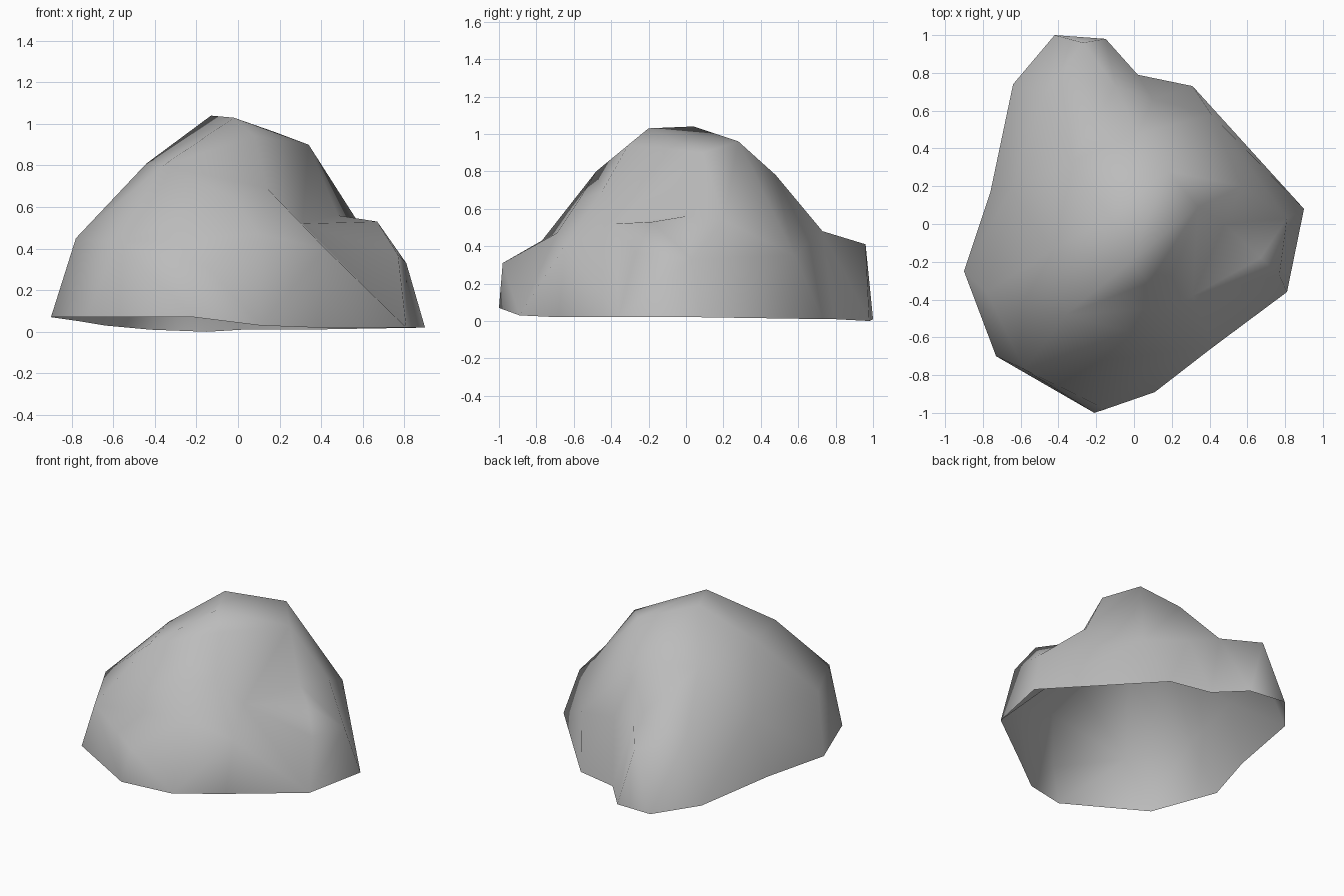
import bpy
import bmesh
from mathutils import Vector
from mathutils.geometry import delaunay_2d_cdt

default = bpy.data.objects.get("Cube")
if default:
    bpy.data.objects.remove(default, do_unlink=True)

# Grey stone material
stone = bpy.data.materials.new("grey stone")
stone.use_nodes = True
colour = (0.5, 0.5, 0.5, 1)
stone.diffuse_color = colour
stone.node_tree.nodes["Principled BSDF"].inputs["Base Color"].default_value = colour

# Footprint of the boulder, counter-clockwise from the front tip
footprint = [
    (-.21, -1, .07), (.11, -.89, .03), (.38, -.68, .02), (.81, -.36, .02),
    (.9, .08, .02), (.31, .73, .01), (.02, .79, .01), (-.15, .98, 0),
    (-.42, 1, .01), (-.64, .74, .03), (-.76, .17, .05), (-.9, -.25, .07),
    (-.73, -.7, .07),
]

# Hewn corners of the upper part
corners = {
    # front
    "front tip": (-.15, -.98, .31), "front cheek": (-.58, -.77, .43),
    "front brow": (-.36, -.48, .8), "front bulge": (.42, -.65, .4),
    "front step": (.1, -.69, .47), "low chip": (-.03, -.57, .65),
    "high chip": (.14, -.45, .69), "forehead": (.08, -.31, .94),
    # ledge
    "ledge start": (.31, -.38, .52), "ledge tip": (.67, -.18, .53),
    "ledge back": (.48, 0, .56), "ledge end": (.57, .2, .54),
    "ledge foot": (.77, -.27, .37), "side corner": (.81, .03, .33),
    # back
    "back corner": (.41, .58, .35), "back hollow": (.1, .66, .42),
    "back slope": (.02, .48, .78), "lobe root": (-.1, .73, .48),
    "lobe tip": (-.27, .96, .41), "lobe flank": (-.48, .68, .45),
    # right flank
    "high flank": (-.33, .33, .76), "mid flank": (-.65, .18, .45),
    "low flank": (-.78, -.36, .45), "flank brow": (-.44, -.14, .81),
    # crown
    "shoulder": (.34, .09, .9), "back crown": (.18, .28, .96),
    "peak": (-.13, .04, 1.04), "front crown": (-.02, -.2, 1.03),
}
for i, point in enumerate(footprint):
    corners[f"foot {i}"] = point

# Creases that run from corner to corner
creases = [
    ("front cheek", "front step", "front bulge", "foot 1"),
    ("front cheek", "low chip", "front brow", "high chip", "low chip"),
    ("high chip", "forehead", "front crown", "front brow"),
    ("high chip", "shoulder", "ledge back", "ledge end", "shoulder"),
    ("ledge back", "ledge start", "ledge tip", "ledge back"),
    ("ledge end", "side corner", "back corner"),
]
names = list(corners)
places = [Vector(p) for p in corners.values()]
edges = [(names.index(a), names.index(b))
         for crease in creases for a, b in zip(crease, crease[1:])]


def unroll(corner):
    """Lay a corner out flat: same direction from the axis, lower is further."""
    return corner.xy.normalized() * (1.2 - max(corner.z, .1))


# Join the corners into triangular facets; the underside stays open
layout = delaunay_2d_cdt([unroll(p) for p in places], edges, [], 0, 1e-5)
facets, sources = layout[2], layout[3]

bm = bmesh.new()
verts = [bm.verts.new(places[source[0]]) for source in sources]
for facet in facets:
    bm.faces.new([verts[i] for i in facet])

mesh = bpy.data.meshes.new("boulder")
bm.to_mesh(mesh)
bm.free()
mesh.materials.append(stone)
mesh.shade_smooth()
boulder = bpy.data.objects.new("boulder", mesh)
bpy.context.collection.objects.link(boulder)
